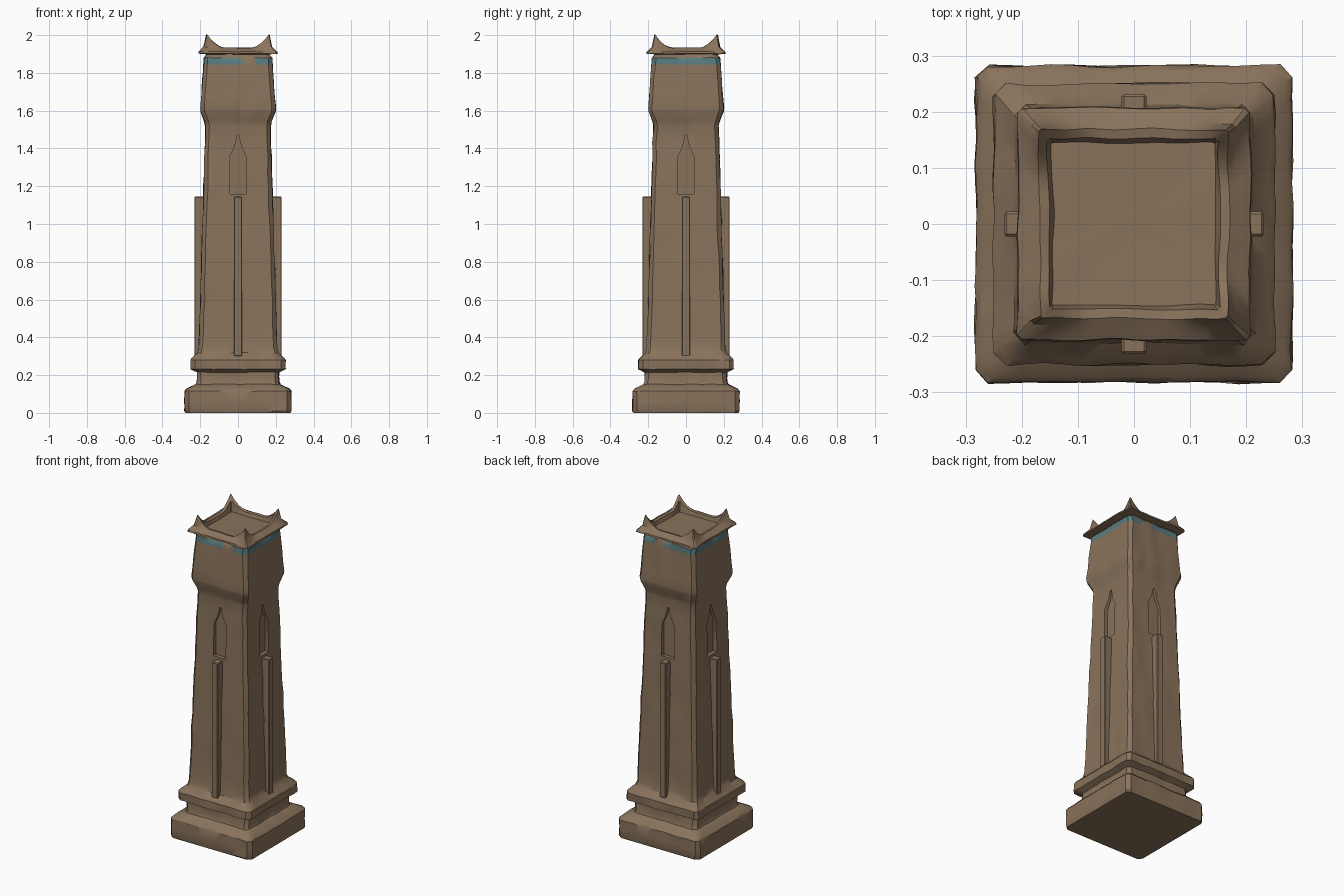
import bpy, bmesh, math
from mathutils import Vector, Matrix, noise

if "Cube" in bpy.data.objects:
    bpy.data.objects.remove(bpy.data.objects["Cube"])


def material(name, rgb):
    m = bpy.data.materials.new(name)
    m.diffuse_color = (*rgb, 1)
    m.use_nodes = True
    m.node_tree.nodes["Principled BSDF"].inputs["Base Color"].default_value = m.diffuse_color
    return m


STONE = material("brown stone", (0.25, 0.17, 0.105))
TEAL = material("teal band", (0.10, 0.20, 0.21))


def finish(bm, name, mats=(STONE,)):
    bmesh.ops.recalc_face_normals(bm, faces=bm.faces)
    me = bpy.data.meshes.new(name)
    bm.to_mesh(me)
    bm.free()
    ob = bpy.data.objects.new(name, me)
    bpy.context.collection.objects.link(ob)
    for m in mats:
        me.materials.append(m)
    return ob


def select(ob):
    bpy.ops.object.select_all(action='DESELECT')
    ob.select_set(True)
    bpy.context.view_layer.objects.active = ob


def smooth(ob):
    select(ob)
    bpy.ops.object.shade_smooth_by_angle(angle=math.radians(32))


def square_loft(profile, n, lift=None, wear=0.0):
    """Loft chamfered squares; profile rows are (half width, z, chamfer)."""
    bm = bmesh.new()
    rings = []
    for h, z, c in profile:
        ring = []
        for k in range(4):
            turn = Matrix.Rotation(k * math.pi / 2, 3, 'Z')
            for i in range(n + 1):
                p = turn @ Vector(((h - c) * (2 * i / n - 1), -h, z))
                if lift:
                    p.z += lift(p, len(rings))
                if z > 0:
                    d = noise.noise_vector(p * 14) * wear
                    p += Vector((d.x, d.y, d.z * 0.4))
                ring.append(bm.verts.new(p))
        rings.append(ring)
    m = len(rings[0])
    for a, b in zip(rings, rings[1:]):
        for i in range(m):
            j = (i + 1) % m
            bm.faces.new((a[i], a[j], b[j], b[i]))
    bm.faces.new(rings[0][::-1])
    bm.faces.new(rings[-1])
    return bm


def prism(outline, y_in, y_out, k):
    """Extrude an x-z outline on the front side, then turn it to side k."""
    bm = bmesh.new()
    turn = Matrix.Rotation(k * math.pi / 2, 3, 'Z')
    a = [bm.verts.new(turn @ Vector((x, -y_in, z))) for x, z in outline]
    b = [bm.verts.new(turn @ Vector((x, -y_out, z))) for x, z in outline]
    bm.faces.new(a)
    bm.faces.new(b[::-1])
    for i in range(len(a)):
        j = (i + 1) % len(a)
        bm.faces.new((a[i], b[i], b[j], a[j]))
    return bm


# Tower body: plinth, moulding, tapering shaft and flared head
plinth = [(0.278, 0, 0.022), (0.282, 0.01, 0.022), (0.282, 0.06, 0.022),
          (0.282, 0.115, 0.022), (0.272, 0.128, 0.022), (0.222, 0.152, 0.02),
          (0.217, 0.165, 0.02), (0.217, 0.215, 0.02), (0.25, 0.232, 0.022),
          (0.25, 0.28, 0.022), (0.24, 0.293, 0.022), (0.214, 0.318, 0.02),
          (0.207, 0.345, 0.02)]
shaft = [(0.207 - 0.035 * i / 14, 0.345 + 1.175 * i / 14, 0.02) for i in range(1, 15)]
head = [(0.178, 1.545, 0.02), (0.197, 1.595, 0.02), (0.199, 1.615, 0.02),
        (0.193, 1.68, 0.02), (0.188, 1.76, 0.02), (0.182, 1.845, 0.02),
        (0.179, 1.88, 0.02), (0.166, 1.896, 0.02), (0.150, 1.905, 0.02)]
body = finish(square_loft(plinth + shaft + head, 14, wear=0.006), "tower_body", (STONE, TEAL))

# Painted band under the cap, worn away in one place on front and back
for f in body.data.polygons:
    c = f.center
    worn = abs(c.y) > abs(c.x) and 0.03 < c.x < 0.09
    if 1.848 < c.z < 1.878 and not worn:
        f.material_index = 1

# Pointed niches cut into the four sides
niche = [(-0.043, 1.16), (0.043, 1.16), (0.043, 1.36), (0.018, 1.41),
         (0.004, 1.47), (-0.004, 1.47), (-0.018, 1.41), (-0.043, 1.36)]
for k in range(4):
    cutter = finish(prism(niche, 0.158, 0.3, k), "niche_cutter")
    cutter.hide_render = True
    select(body)
    mod = body.modifiers.new("niche", 'BOOLEAN')
    mod.operation = 'DIFFERENCE'
    mod.solver = 'EXACT'
    mod.object = cutter
    bpy.ops.object.modifier_apply(modifier=mod.name)
    bpy.data.objects.remove(cutter)
smooth(body)

# Upright ribs below the niches
rib = [(-0.022, 0.30), (0.022, 0.30), (0.022, 1.145), (-0.022, 1.145)]
for k in range(4):
    ob = finish(prism(rib, 0.15, 0.231, k), "rib")
    bev = ob.modifiers.new("soft_edge", 'BEVEL')
    bev.width = 0.004
    bev.segments = 1


# Cap: thin flared slab with a rim rising to a horn at each corner
def horn(p, ring):
    t = max(0.0, (min(abs(p.x), abs(p.y)) - 0.065) / 0.097)
    return (0, 0, 0, 0.012, 0.068, 0.058, 0, 0)[ring] * min(t, 1.05) ** 2


cap_profile = [(0.155, 1.898, 0.005), (0.208, 1.902, 0.008), (0.206, 1.912, 0.008),
               (0.182, 1.925, 0.006), (0.168, 1.933, 0.004), (0.152, 1.930, 0.004),
               (0.145, 1.908, 0.002), (0.05, 1.906, 0.002)]
cap = finish(square_loft(cap_profile, 18, horn, 0.005), "horned_cap")
smooth(cap)
